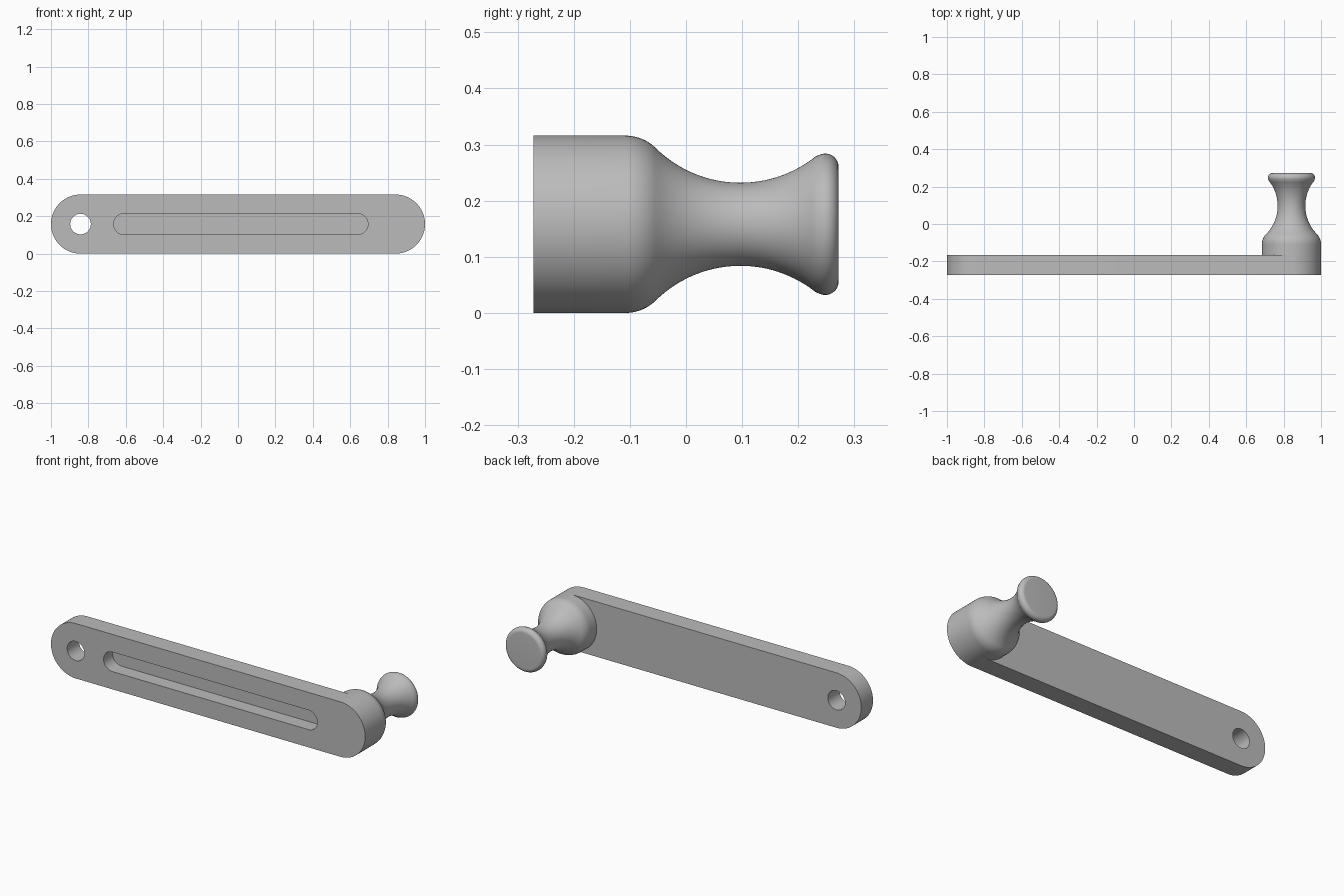
import bpy, bmesh
from math import sin, cos, pi, radians
from mathutils import Vector

cube = bpy.data.objects.get("Cube")
if cube:
    bpy.data.objects.remove(cube, do_unlink=True)

FRONT, BACK, FLOOR = -0.272, -0.165, -0.19   # arm faces and slot floor along y
RADIUS = 0.158                               # arm end radius and height of its axis
PIVOT = 0.842                                # distance of hole and knob from centre

grey = bpy.data.materials.new("grey")
grey.use_nodes = True
grey.diffuse_color = (0.5, 0.5, 0.5, 1)
grey.node_tree.nodes["Principled BSDF"].inputs["Base Color"].default_value = (0.5, 0.5, 0.5, 1)


def finish(name, bm):
    """Turn a bmesh into a named grey object."""
    bmesh.ops.recalc_face_normals(bm, faces=bm.faces)
    mesh = bpy.data.meshes.new(name)
    bm.to_mesh(mesh)
    bm.free()
    mesh.materials.append(grey)
    obj = bpy.data.objects.new(name, mesh)
    bpy.context.collection.objects.link(obj)
    return obj


def activate(obj):
    bpy.ops.object.select_all(action='DESELECT')
    obj.select_set(True)
    bpy.context.view_layer.objects.active = obj


def arc(cx, cy, r, start, end, steps):
    angles = [radians(start + (end - start) * i / steps) for i in range(steps + 1)]
    return [(cx + r * cos(a), cy + r * sin(a)) for a in angles]


def stadium(name, x0, x1, r, y0, y1, steps=48):
    """Round-ended bar between two end centres, extruded along y."""
    outline = arc(x1, RADIUS, r, -90, 90, steps) + arc(x0, RADIUS, r, 90, 270, steps)
    bm = bmesh.new()
    face = bm.faces.new([bm.verts.new((x, y0, z)) for x, z in outline])
    bmesh.ops.remove_doubles(bm, verts=bm.verts, dist=1e-5)
    face = bm.faces[:][0]
    ext = bmesh.ops.extrude_face_region(bm, geom=[face])
    moved = [v for v in ext["geom"] if isinstance(v, bmesh.types.BMVert)]
    bmesh.ops.translate(bm, verts=moved, vec=(0, y1 - y0, 0))
    return finish(name, bm)


# Arm with a through hole and a blind slot in its front
arm = stadium("arm", -PIVOT, PIVOT, RADIUS, FRONT, BACK)
cutters = [
    stadium("hole_cutter", -PIVOT, -PIVOT, 0.055, FRONT - 0.1, BACK + 0.1, 32),
    stadium("slot_cutter", -0.609, 0.639, 0.056, FRONT - 0.1, FLOOR, 32),
]
activate(arm)
for cutter in cutters:
    cutter.hide_render = True
    mod = arm.modifiers.new(cutter.name, 'BOOLEAN')
    mod.operation = 'DIFFERENCE'
    mod.solver = 'EXACT'
    mod.object = cutter
    bpy.ops.object.modifier_apply(modifier=mod.name)
for cutter in cutters:
    bpy.data.objects.remove(cutter, do_unlink=True)

# Knob: base, rounded shoulder, waisted neck and rounded lip
profile = [(BACK - 0.03, 0), (BACK - 0.03, RADIUS)]
profile += arc(-0.108, 0.081, 0.077, 90, 45.4, 10)
profile += arc(0.097, 0.289, 0.215, 225.4, 308.9, 28)[1:]
profile += arc(0.248, 0.102, 0.024, 128.9, 0, 14)[1:]
profile += [(0.272, 0)]

bm = bmesh.new()
verts = [bm.verts.new((PIVOT + r, y, RADIUS)) for y, r in profile]
edges = [bm.edges.new(pair) for pair in zip(verts, verts[1:])]
bmesh.ops.spin(bm, geom=verts + edges, cent=(PIVOT, 0, RADIUS), axis=(0, 1, 0),
               angle=2 * pi, steps=96)
bmesh.ops.remove_doubles(bm, verts=bm.verts, dist=1e-5)
knob = finish("knob", bm)

# Smooth the curved walls while keeping the edges crisp
for obj in (arm, knob):
    activate(obj)
    bpy.ops.object.shade_smooth_by_angle(angle=radians(30))
